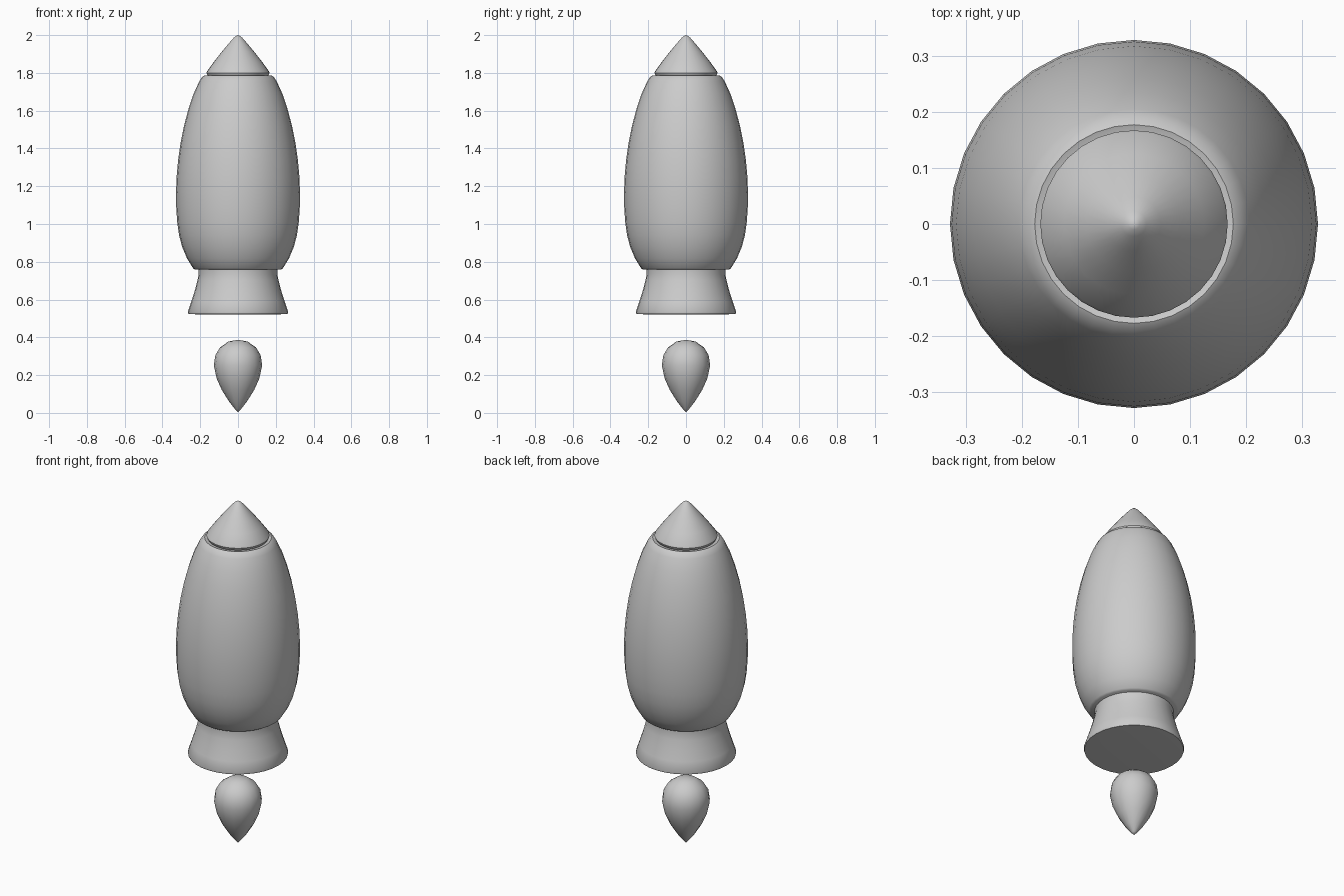
import bpy, bmesh, math

if "Cube" in bpy.data.objects:
    bpy.data.objects.remove(bpy.data.objects["Cube"])


def lathe(name, profile, sides, angle=40):
    """Revolve (radius, z) points, listed bottom to top, around the z axis."""
    bm = bmesh.new()
    rings = []
    for r, z in profile:
        if r == 0:
            rings.append([bm.verts.new((0, 0, z))])
        else:
            steps = [2 * math.pi * i / sides for i in range(sides)]
            rings.append([bm.verts.new((r * math.cos(a), r * math.sin(a), z)) for a in steps])
    for low, high in zip(rings, rings[1:]):
        for i in range(sides):
            j = (i + 1) % sides
            if len(low) == 1:
                bm.faces.new((low[0], high[j], high[i]))
            elif len(high) == 1:
                bm.faces.new((low[i], low[j], high[0]))
            else:
                bm.faces.new((low[i], low[j], high[j], high[i]))
    bmesh.ops.recalc_face_normals(bm, faces=bm.faces)
    mesh = bpy.data.meshes.new(name)
    bm.to_mesh(mesh)
    bm.free()
    obj = bpy.data.objects.new(name, mesh)
    bpy.context.collection.objects.link(obj)
    bpy.ops.object.select_all(action='DESELECT')
    obj.select_set(True)
    bpy.context.view_layer.objects.active = obj
    bpy.ops.object.shade_smooth_by_angle(angle=math.radians(angle))
    return obj


# Nose cone with a slightly rounded tip
lathe("nose_cone", [(0, 1.785), (0.160, 1.785), (0.167, 1.80), (0.163, 1.81), (0.125, 1.862),
                    (0.085, 1.913), (0.048, 1.957), (0.022, 1.987), (0.010, 1.996), (0, 2.0)], 32)

# Egg-shaped hull with a narrow rim under the nose
lathe("hull", [(0, 0.758), (0.228, 0.758), (0.238, 0.766), (0.270, 0.818), (0.295, 0.877),
               (0.312, 0.94), (0.322, 1.01), (0.327, 1.09), (0.328, 1.17), (0.325, 1.25),
               (0.317, 1.34), (0.304, 1.43), (0.286, 1.52), (0.262, 1.61), (0.235, 1.69),
               (0.205, 1.755), (0.190, 1.778), (0.177, 1.786), (0.160, 1.780), (0, 1.780)], 32)

# Flared engine nozzle, closed underneath
lathe("nozzle", [(0, 0.52), (0.185, 0.52), (0.263, 0.524), (0.266, 0.533), (0.247, 0.59),
                 (0.228, 0.65), (0.215, 0.70), (0.208, 0.735), (0.210, 0.77), (0, 0.77)], 32)

# Teardrop flame floating below the nozzle
lathe("flame", [(0, 0.004), (0.015, 0.019), (0.046, 0.058), (0.085, 0.12), (0.113, 0.182),
                (0.128, 0.252), (0.120, 0.305), (0.095, 0.347), (0.050, 0.378), (0, 0.387)], 16, 60)
